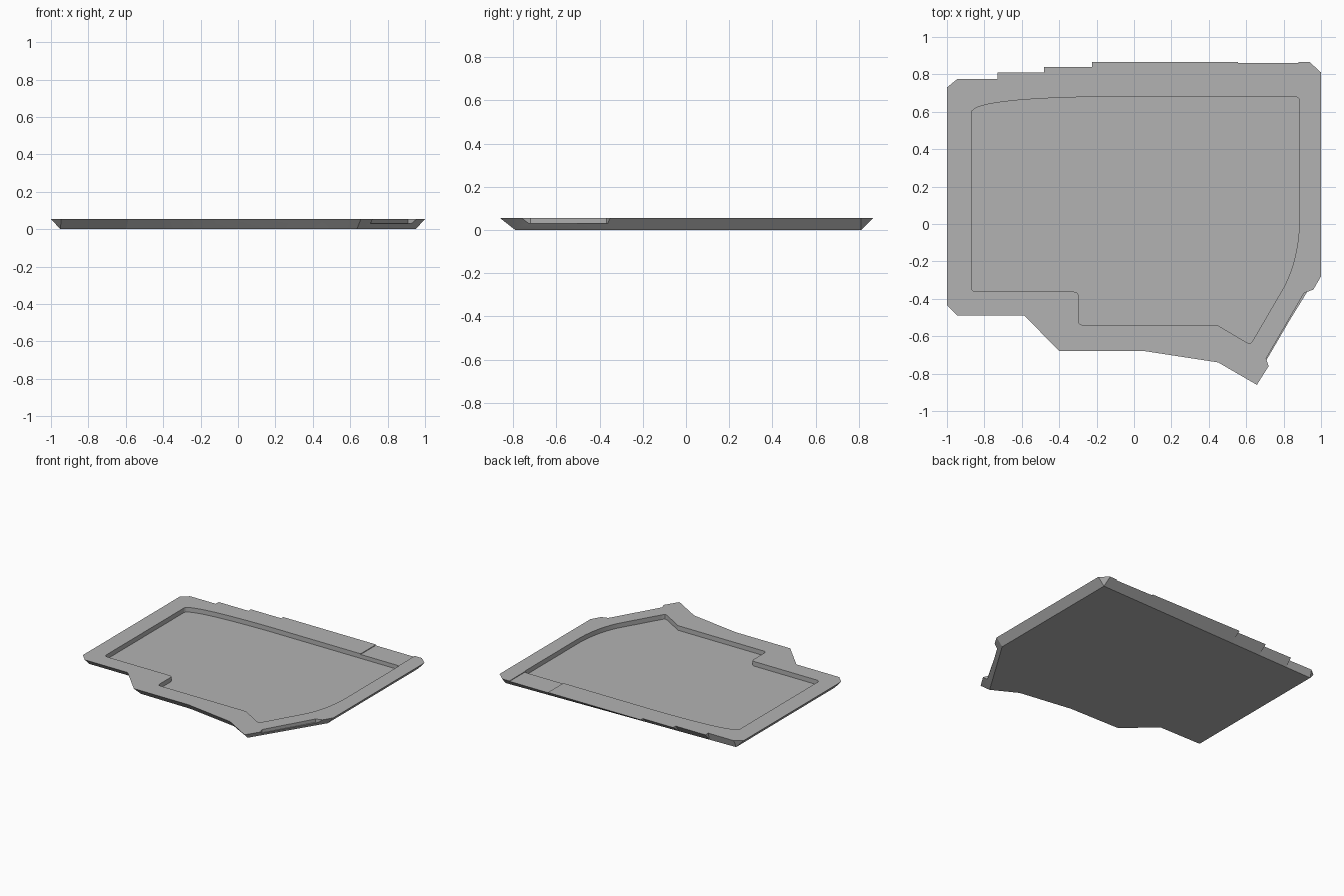
import bpy, bmesh

cube = bpy.data.objects.get("Cube")
if cube:
    bpy.data.objects.remove(cube, do_unlink=True)

HEIGHT = 0.055   # full tray height
FLOOR = 0.02     # pocket floor level

grey = bpy.data.materials.new("plain_grey")
grey.use_nodes = True
colour = (0.45, 0.45, 0.45, 1)
grey.diffuse_color = colour
grey.node_tree.nodes["Principled BSDF"].inputs["Base Color"].default_value = colour


def make_object(name, bm):
    bmesh.ops.recalc_face_normals(bm, faces=bm.faces)
    mesh = bpy.data.meshes.new(name)
    bm.to_mesh(mesh)
    bm.free()
    mesh.materials.append(grey)
    obj = bpy.data.objects.new(name, mesh)
    bpy.context.collection.objects.link(obj)
    return obj


def loft(name, top, bottom, z_top, z_bottom):
    """Join two outlines; repeated bottom points share a vertex."""
    bm = bmesh.new()
    upper = [bm.verts.new((x, y, z_top)) for x, y in top]
    shared = {p: bm.verts.new((*p, z_bottom)) for p in dict.fromkeys(bottom)}
    lower = [shared[p] for p in bottom]
    bm.faces.new(upper)
    bm.faces.new(list(shared.values()))
    for i in range(len(top)):
        j = (i + 1) % len(top)
        ring = [upper[i], upper[j], lower[j], lower[i]]
        bm.faces.new(list(dict.fromkeys(ring)))
    return make_object(name, bm)


def prism(name, outline, z_bottom, z_top=0.1):
    return loft(name, outline, outline, z_top, z_bottom)


def arc(start, corner, end, steps=5):
    """Rounded bend from start to end, pulled towards corner."""
    points = []
    for i in range(steps + 1):
        t = i / steps
        points.append(tuple((1 - t) ** 2 * a + 2 * t * (1 - t) * b + t * t * c
                            for a, b, c in zip(start, corner, end)))
    return points


def fillet(x, y, dx, dy):
    """Small rounded right-angle corner; dx, dy are the entry and exit offsets."""
    return arc((x + dx[0], y + dx[1]), (x, y), (x + dy[0], y + dy[1]))


# Flared outer wall: (top point, matching bottom point), clockwise from back corner
back_left, back_right = (-0.95, 0.755), (0.95, 0.81)
front_corner, tip = (-0.95, -0.43), (0.635, -0.79)
steps = [(-0.73, 0.775, 0.81), (-0.48, 0.81, 0.84), (-0.225, 0.84, 0.865)]
pairs = [((-1, 0.73), back_left), ((-0.945, 0.775), back_left)]
for x, low, high in steps:
    foot = (x, 0.7825 + 0.029 * x)
    pairs += [((x, low), foot), ((x, high), foot)]
pairs += [
    ((0.94, 0.865), back_right), ((1, 0.81), back_right),
    ((1, -0.28), (0.95, -0.28)),
    ((0.72, -0.76), tip), ((0.657, -0.86), tip),
    ((0.45, -0.74), (0.45, -0.69)), ((0.06, -0.68), (0.04, -0.63)),
    ((-0.40, -0.68), (-0.38, -0.625)), ((-0.585, -0.49), (-0.6, -0.43)),
    ((-0.945, -0.49), front_corner), ((-1, -0.435), front_corner),
]
tray = loft("tray", [p[0] for p in pairs], [p[1] for p in pairs], HEIGHT, 0)

# Inner pocket with rounded corners and bowed sides
r = 0.025
pocket = arc((-0.87, 0.595), (-0.86, 0.67), (-0.2, 0.68), 14)
pocket += fillet(0.885, 0.68, (-r, 0), (0, -r))
pocket += arc((0.885, 0.02), (0.88, -0.19), (0.8, -0.34), 10)
pocket += arc((0.64, -0.615), (0.625, -0.65), (0.6, -0.632), 4)
pocket += [(0.445, -0.54)]
pocket += fillet(-0.297, -0.54, (r, 0), (0, r))
pocket += fillet(-0.297, -0.362, (0, -r), (-r, 0))
pocket += fillet(-0.87, -0.362, (r, 0), (0, r))

cutters = [
    prism("pocket_cutter", pocket, FLOOR),
    # Lowered stretch of the back rim
    prism("rim_cutter", [(0.555, 0.66), (0.555, 0.95), (0.88, 0.95), (0.88, 0.66)],
          HEIGHT - 0.005),
    # Side notch beside the pointed tip
    prism("notch_cutter", [(0.91, -0.368), (1.02, -0.33), (0.8, -0.83),
                           (0.72, -0.76), (0.706, -0.72)], 0.03),
]

bpy.context.view_layer.objects.active = tray
for cutter in cutters:
    cutter.hide_render = True
    cut = tray.modifiers.new(cutter.name, "BOOLEAN")
    cut.operation = "DIFFERENCE"
    cut.solver = "EXACT"
    cut.object = cutter
    bpy.ops.object.modifier_apply(modifier=cut.name)
    bpy.data.objects.remove(cutter, do_unlink=True)

# Smooth the bowed pocket wall while keeping the edges crisp
bpy.ops.object.select_all(action="DESELECT")
tray.select_set(True)
bpy.ops.object.shade_smooth_by_angle(angle=0.4)
